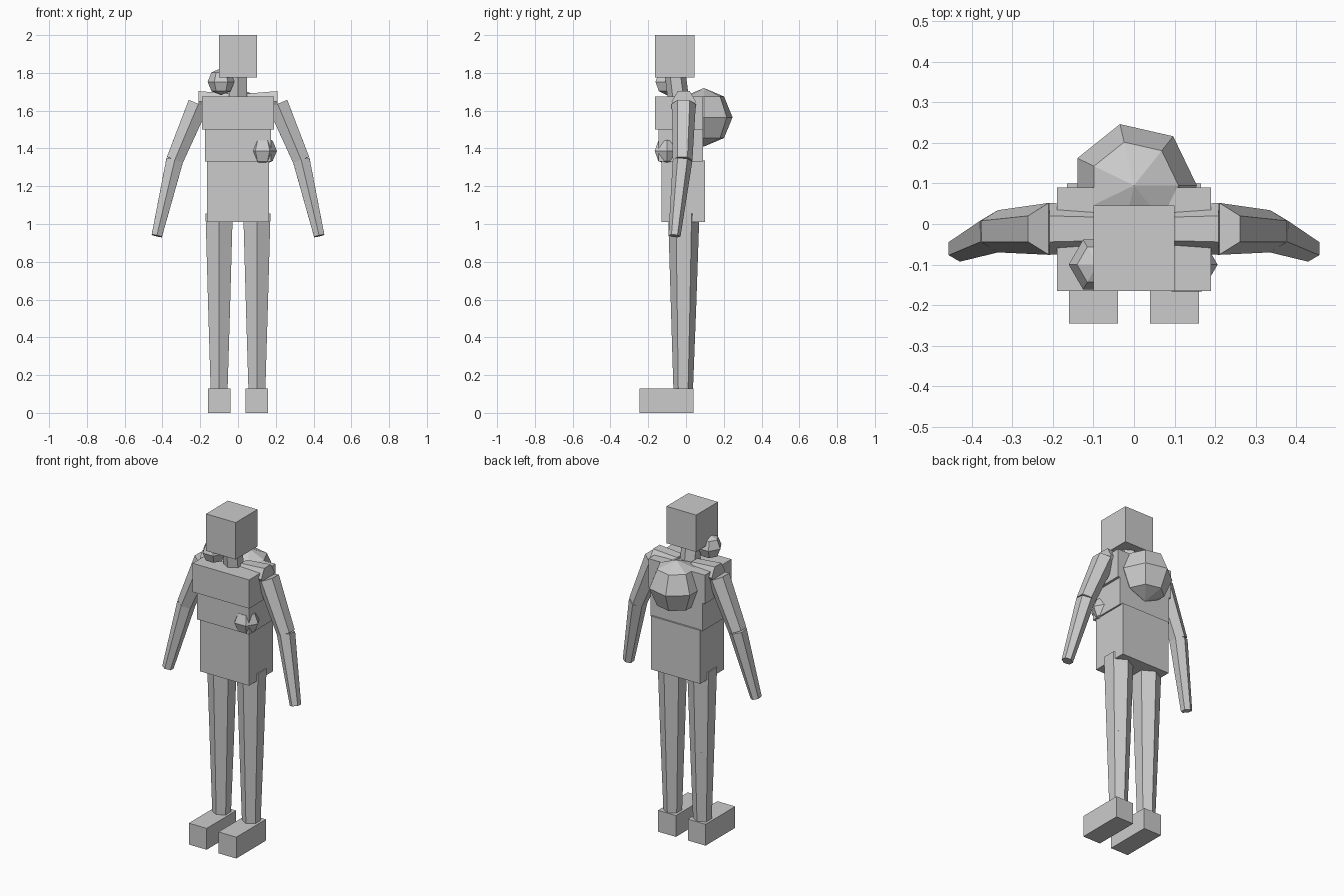
import bpy, bmesh
from math import sin, cos, pi
from mathutils import Vector

if "Cube" in bpy.data.objects:
    bpy.data.objects.remove(bpy.data.objects["Cube"], do_unlink=True)

grey = bpy.data.materials.new("plain_grey")
grey.use_nodes = True
grey.diffuse_color = (0.6, 0.6, 0.6, 1)
grey.node_tree.nodes["Principled BSDF"].inputs["Base Color"].default_value = (0.6, 0.6, 0.6, 1)


def finish(name, bm):
    bmesh.ops.remove_doubles(bm, verts=bm.verts, dist=0.0001)
    bmesh.ops.recalc_face_normals(bm, faces=bm.faces)
    mesh = bpy.data.meshes.new(name)
    bm.to_mesh(mesh)
    bm.free()
    mesh.materials.append(grey)
    obj = bpy.data.objects.new(name, mesh)
    bpy.context.collection.objects.link(obj)
    return obj


def box(name, low, high):
    low, high = Vector(low), Vector(high)
    bm = bmesh.new()
    bmesh.ops.create_cube(bm, size=1)
    for v in bm.verts:
        v.co = (low + high) / 2 + v.co * (high - low)
    return finish(name, bm)


def loft(name, rings, ref, sides=6):
    """Faceted tube through (centre, radius) rings; one corner points along ref."""
    bm = bmesh.new()
    axis = (Vector(rings[-1][0]) - Vector(rings[0][0])).normalized()
    u = (Vector(ref) - axis * axis.dot(Vector(ref))).normalized()
    w = axis.cross(u)
    loops = []
    for centre, r in rings:
        angles = [2 * pi * i / sides for i in range(sides)]
        loops.append([bm.verts.new(Vector(centre) + (u * cos(a) + w * sin(a)) * r)
                      for a in angles])
    for a, b in zip(loops, loops[1:]):
        for i in range(sides):
            j = (i + 1) % sides
            bm.faces.new((a[i], a[j], b[j], b[i]))
    for end, ring in ((loops[0], rings[0]), (loops[-1], rings[-1])):
        if ring[1] > 0.001:
            bm.faces.new(end)
    return finish(name, bm)


def ball(name, centre, r, sides):
    x, y, z = centre
    rings = [((x, y, z - r * cos(k * pi / 4)), r * sin(k * pi / 4)) for k in range(5)]
    return loft(name, rings, (1, 0, 0), sides)


# Head, neck and stacked torso blocks
box("head", (-0.1, -0.165, 1.775), (0.1, 0.045, 2))
loft("neck", [((0, -0.035, 1.62), 0.057), ((0, -0.058, 1.8), 0.055)], (0, 1, 0))
box("chest", (-0.19, -0.165, 1.5), (0.19, 0.09, 1.675))
box("waist", (-0.175, -0.145, 1.33), (0.175, 0.09, 1.5))
box("hips", (-0.165, -0.13, 1.01), (0.165, 0.1, 1.335))

# Faceted balls on the back, beside the neck and on the belly
ball("back_ball", (0, 0.095, 1.565), 0.155, 7)
ball("neck_ball", (-0.09, -0.1, 1.753), 0.071, 6)
ball("belly_ball", (0.13, -0.1, 1.387), 0.076, 6)

# Limbs on both sides
Y = (0, 1, 0)
for side, s in (("left", 1), ("right", -1)):
    shoulder, elbow, wrist = (s * 0.21, -0.012, 1.635), (s * 0.335, -0.018, 1.338), (s * 0.43, -0.061, 0.937)
    loft(side + "_collar", [((s * 0.05, -0.012, 1.642), 0.056), ((s * 0.21, -0.012, 1.648), 0.064)], Y)
    loft(side + "_upper_arm", [(shoulder, 0.064), (elbow, 0.052)], Y)
    loft(side + "_forearm", [(elbow, 0.052), (wrist, 0.032)], Y)
    hip, knee, ankle = (s * 0.1, -0.012, 1.055), (s * 0.1, -0.013, 0.56), (s * 0.1, -0.015, 0.1)
    loft(side + "_thigh", [(hip, 0.083), (knee, 0.067)], Y)
    loft(side + "_shin", [(knee, 0.067), (ankle, 0.051)], Y)
    xs = sorted((s * 0.04, s * 0.16))
    box(side + "_foot", (xs[0], -0.245, 0), (xs[1], 0.04, 0.13))
